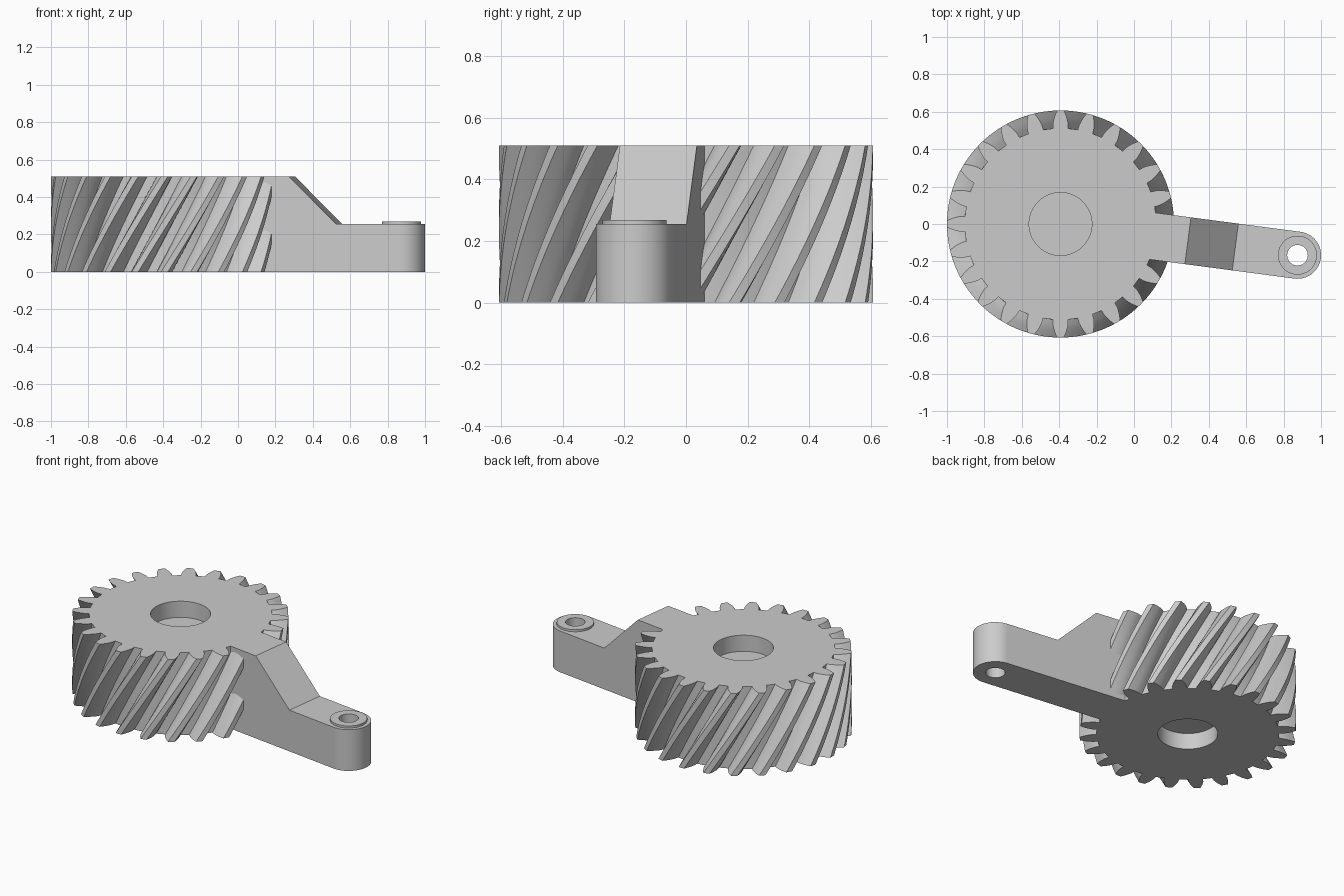
import bpy, bmesh, math
from mathutils import Matrix

if "Cube" in bpy.data.objects:
    bpy.data.objects.remove(bpy.data.objects["Cube"], do_unlink=True)

GEAR_X, HEIGHT, TEETH = -0.393, 0.51, 24
TWIST = math.radians(30)
ARM_LEN, ARM_HALF, ARM_TOP = 1.278, 0.126, 0.255
# Everything is placed in a frame centred on the gear, with x along the arm
PLACE = Matrix.Translation((GEAR_X, 0, 0)) @ Matrix.Rotation(math.radians(-7.5), 4, 'Z')

grey = bpy.data.materials.new("machined_grey")
grey.use_nodes = True
grey.diffuse_color = (0.6, 0.6, 0.6, 1)
grey.node_tree.nodes["Principled BSDF"].inputs["Base Color"].default_value = (0.6, 0.6, 0.6, 1)


def add_object(name, bm, matrix=PLACE):
    bmesh.ops.recalc_face_normals(bm, faces=bm.faces)
    mesh = bpy.data.meshes.new(name)
    bm.to_mesh(mesh)
    bm.free()
    mesh.transform(matrix)
    mesh.materials.append(grey)
    obj = bpy.data.objects.new(name, mesh)
    bpy.context.collection.objects.link(obj)
    return obj


def loft(name, rings, matrix=PLACE):
    """Join matching rings of points into a closed solid."""
    bm = bmesh.new()
    loops = [[bm.verts.new(p) for p in ring] for ring in rings]
    n = len(loops[0])
    for low, high in zip(loops, loops[1:]):
        for i in range(n):
            j = (i + 1) % n
            bm.faces.new((low[i], low[j], high[j], high[i]))
    bm.faces.new(loops[0][::-1])
    bm.faces.new(loops[-1])
    return add_object(name, bm, matrix)


def cylinder(name, x, radius, z0, z1, sides=64):
    circle = [2 * math.pi * i / sides for i in range(sides)]
    return loft(name, [[(x + radius * math.cos(a), radius * math.sin(a), z)
                        for a in circle] for z in (z0, z1)])


def boolean(target, tool, operation, keep=False):
    mod = target.modifiers.new(operation.lower(), 'BOOLEAN')
    mod.operation, mod.solver, mod.object = operation, 'EXACT', tool
    bpy.context.view_layer.objects.active = target
    bpy.ops.object.modifier_apply(modifier=mod.name)
    if not keep:
        bpy.data.objects.remove(tool, do_unlink=True)


def finish(obj):
    """Smooth the curved walls and keep the large flat faces flat."""
    bpy.ops.object.select_all(action='DESELECT')
    obj.select_set(True)
    bpy.context.view_layer.objects.active = obj
    bpy.ops.object.shade_smooth_by_angle(angle=math.radians(22))
    weighted = obj.modifiers.new("flat_face_normals", 'WEIGHTED_NORMAL')
    weighted.keep_sharp = True


# Helical gear: one tooth outline (degrees, radius), repeated and twisted upward
half = [(4.6, 0.512), (4.3, 0.54), (3.75, 0.558), (3.05, 0.578), (1.7, 0.607)]
tooth = [(-7.5, 0.512)] + [(-a, r) for a, r in half] + [(0, 0.607)] + half[::-1]
outline = [(math.radians(k * 360 / TEETH + a), r) for k in range(TEETH) for a, r in tooth]
LAYERS = 16
rings = []
for s in range(LAYERS + 1):
    t = s / LAYERS
    turn = TWIST * (t - 1)
    rings.append([(r * math.cos(a + turn), r * math.sin(a + turn), HEIGHT * t)
                  for a, r in outline])
gear = loft("helical_gear_with_arm", rings, Matrix.Translation((GEAR_X, 0, 0)))

# Arm: side profile extruded across its width, then a round end
side = [(0.4, 0), (ARM_LEN, 0), (ARM_LEN, ARM_TOP), (0.943, ARM_TOP), (0.687, HEIGHT), (0.4, HEIGHT)]
arm = loft("arm", [[(x, y, z) for x, z in side] for y in (-ARM_HALF, ARM_HALF)])
boolean(arm, cylinder("arm_end", ARM_LEN, ARM_HALF, 0, ARM_TOP), 'UNION')
boolean(gear, arm, 'UNION')

# Blind recesses in both gear faces
for z0, z1 in ((-0.1, 0.1), (HEIGHT - 0.1, HEIGHT + 0.1)):
    boolean(gear, cylinder("recess_cutter", 0, 0.168, z0, z1), 'DIFFERENCE')

# Raised ring on the arm end, with a pin hole through ring and arm
boss = cylinder("pin_boss", ARM_LEN, 0.104, ARM_TOP, 0.268)
pin = cylinder("pin_hole_cutter", ARM_LEN, 0.055, -0.1, 0.4, 48)
boolean(gear, pin, 'DIFFERENCE', keep=True)
boolean(boss, pin, 'DIFFERENCE')

for part in (gear, boss):
    finish(part)
